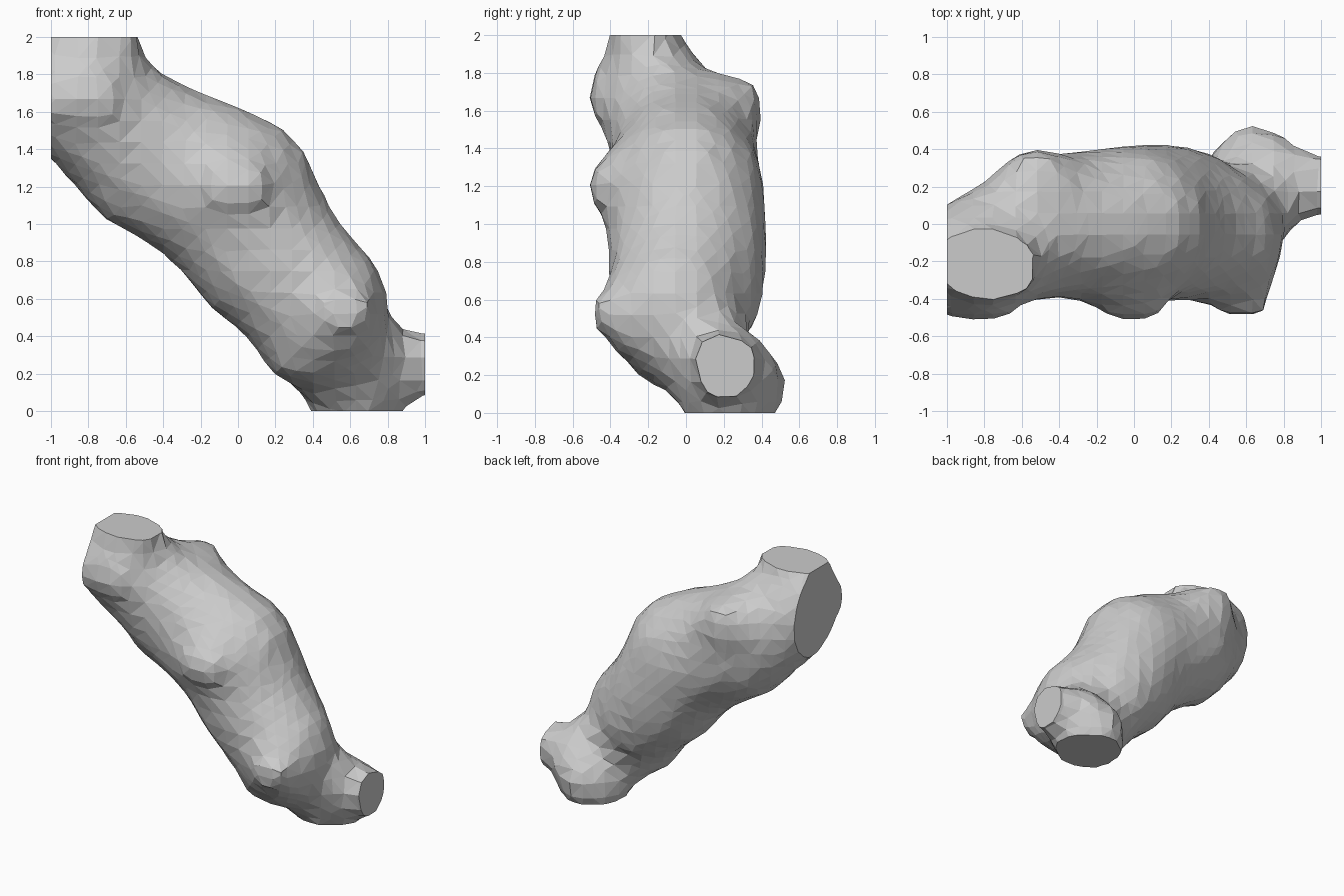
import bpy, bmesh
from mathutils import Vector

if "Cube" in bpy.data.objects:
    bpy.data.objects.remove(bpy.data.objects["Cube"])


def ball_points(ball):
    """Points of one ellipsoid: (x, y, z, radius in xz, radius in y)."""
    x, y, z, r, ry = ball
    b = bmesh.new()
    bmesh.ops.create_icosphere(b, subdivisions=3, radius=1.0)
    pts = [Vector((x + v.co.x * r, y + v.co.y * ry, z + v.co.z * r)) for v in b.verts]
    b.free()
    return pts


def add_hull(verts, faces, *balls):
    """Append the convex hull of several ellipsoids."""
    b = bmesh.new()
    for ball in balls:
        for p in ball_points(ball):
            b.verts.new(p)
    bmesh.ops.convex_hull(b, input=b.verts[:])
    junk = [v for v in b.verts if not v.link_faces]
    bmesh.ops.delete(b, geom=junk, context='VERTS')
    b.verts.index_update()
    base = len(verts)
    verts.extend(v.co.copy() for v in b.verts)
    faces.extend([base + v.index for v in f.verts] for f in b.faces)
    b.free()


verts, faces = [], []

# thick diagonal trunk, from upper left to lower right
trunk = [(-0.92, -0.18, 1.70, 0.31, 0.29),
         (-0.43, -0.01, 1.35, 0.425, 0.39),
         (-0.03, 0.00, 1.15, 0.46, 0.425),
         (0.15, 0.01, 0.83, 0.415, 0.43),
         (0.45, -0.06, 0.57, 0.365, 0.36)]
for a, b in zip(trunk, trunk[1:]):
    add_hull(verts, faces, a, b)
add_hull(verts, faces, trunk[-1], (0.40, -0.04, 0.42, 0.32, 0.32))
# bulging rear flank that stops short of the foot
add_hull(verts, faces, trunk[3], (0.29, 0.10, 0.62, 0.30, 0.32))
# upper neck
add_hull(verts, faces, (-0.77, -0.225, 2.2, 0.26, 0.155), (-0.77, -0.22, 1.75, 0.28, 0.22))
# foot and its side outlet
add_hull(verts, faces, (0.62, 0.23, 0.08, 0.275, 0.25), (0.62, 0.08, 0.33, 0.24, 0.24))
add_hull(verts, faces, (0.66, 0.22, 0.22, 0.22, 0.22), (1.12, 0.20, 0.27, 0.165, 0.15))
# lumps
add_hull(verts, faces, (-0.76, -0.32, 1.68, 0.18, 0.22), (-0.95, -0.31, 1.68, 0.18, 0.22))
add_hull(verts, faces, (-0.53, 0.20, 1.61, 0.20, 0.23), (-0.53, 0.10, 1.61, 0.20, 0.23),
         (-0.38, 0.14, 1.5, 0.23, 0.23))
add_hull(verts, faces, (-0.58, -0.06, 1.22, 0.25, 0.28), (-0.4, -0.05, 1.22, 0.3, 0.3))
add_hull(verts, faces, (-0.04, -0.38, 1.20, 0.12, 0.17), (0.06, -0.38, 1.20, 0.12, 0.17),
         (-0.08, -0.2, 1.2, 0.32, 0.25))
add_hull(verts, faces, (0.59, -0.36, 0.54, 0.14, 0.18), (0.5, -0.2, 0.5, 0.28, 0.23))
add_hull(verts, faces, (0.61, 0.38, 0.14, 0.15, 0.19), (0.76, 0.28, 0.28, 0.17, 0.18))

mesh = bpy.data.meshes.new("source_lumps")
mesh.from_pydata(verts, [], faces)
src = bpy.data.objects.new("source_lumps", mesh)
bpy.context.collection.objects.link(src)
m = src.modifiers.new("fuse", 'REMESH')
m.mode = 'VOXEL'
m.voxel_size = 0.115
s = src.modifiers.new("soften", 'SMOOTH')
s.factor = 0.3
s.iterations = 1

# bake the fused skin, then slice it flat at the bounding planes
dg = bpy.context.evaluated_depsgraph_get()
bm = bmesh.new()
bm.from_mesh(bpy.data.meshes.new_from_object(src.evaluated_get(dg)))
bpy.data.objects.remove(src)
bmesh.ops.triangulate(bm, faces=bm.faces[:])
for co, no in (((0, 0, 0), (0, 0, -1)), ((0, 0, 2), (0, 0, 1)),
               ((-1, 0, 0), (-1, 0, 0)), ((1, 0, 0), (1, 0, 0))):
    bmesh.ops.bisect_plane(bm, geom=bm.verts[:] + bm.edges[:] + bm.faces[:],
                           dist=0.0005, plane_co=co, plane_no=no, clear_outer=True)
    rim = [e for e in bm.edges if e.is_boundary]
    bmesh.ops.holes_fill(bm, edges=rim, sides=0)
bmesh.ops.recalc_face_normals(bm, faces=bm.faces[:])
for f in bm.faces:
    f.smooth = False

out = bpy.data.meshes.new("lumpy_trunk")
bm.to_mesh(out)
bm.free()
bpy.context.collection.objects.link(bpy.data.objects.new("lumpy_trunk", out))
